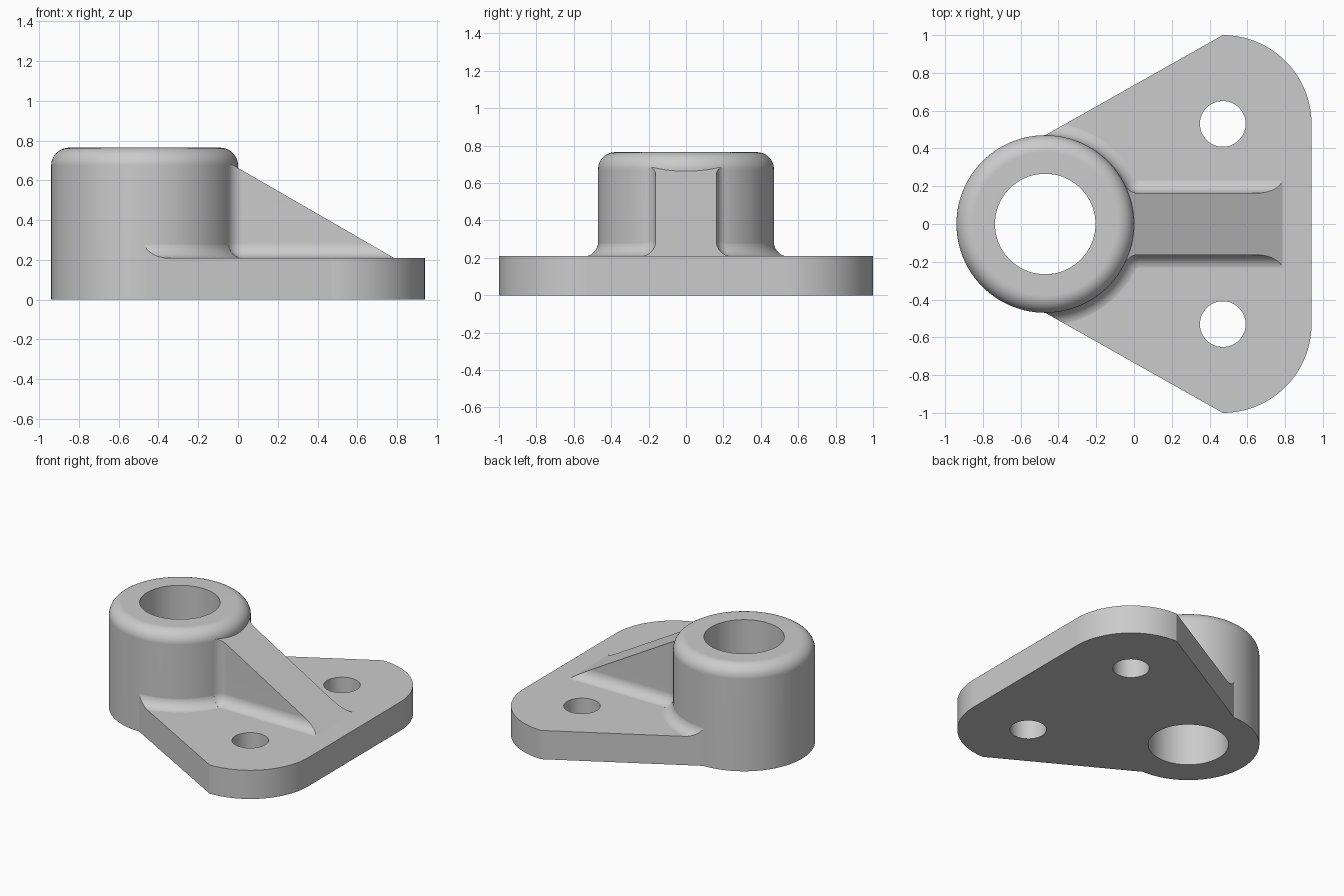
import bpy, bmesh
from math import sin, cos, pi, atan2, sqrt, radians
from mathutils import Vector

cube = bpy.data.objects.get("Cube")
if cube:
    bpy.data.objects.remove(cube, do_unlink=True)

# Main dimensions
R = 0.47             # boss and plate corner radius
BOSS_X = -0.47
BOSS_TOP = 0.765
ROUND = 0.09         # rounded boss rim
SHOULDER = BOSS_TOP - ROUND
BORE = 0.266
BOLT = 0.121
PLATE = 0.21         # plate thickness
CORNER_X, CORNER_Y = 0.47, 0.53
FILLET = 0.08
RIB = 0.163          # rib half width
SINK = 0.001         # keeps fillets slightly buried in their neighbours

grey = bpy.data.materials.new("cast_grey")
grey.use_nodes = True
grey.diffuse_color = (0.6, 0.6, 0.6, 1)
grey.node_tree.nodes["Principled BSDF"].inputs["Base Color"].default_value = (0.6, 0.6, 0.6, 1)


def arc(cx, cy, r, start, end, n):
    """Points on an arc, both ends included."""
    angles = [start + (end - start) * i / n for i in range(n + 1)]
    return [(cx + r * cos(a), cy + r * sin(a)) for a in angles]


def circle(cx, cy, r, n=128):
    return arc(cx, cy, r, -pi / 2, 1.5 * pi, n)[:-1]


def mirrored(half):
    """Close a half outline with its mirror image across y = 0."""
    return half + [(x, -y) for x, y in reversed(half)]


def verts(bm, path, z):
    return [bm.verts.new((x, y, z)) for x, y in path]


def strip(bm, low, high, closed=True):
    """Quads between two paths, each given as (points, z)."""
    a, b = verts(bm, *low), verts(bm, *high)
    for i in range(len(a) if closed else len(a) - 1):
        j = (i + 1) % len(a)
        bm.faces.new((a[i], a[j], b[j], b[i]))


def flat(bm, loops, z):
    """Flat face with holes."""
    edges = []
    for loop in loops:
        ring = verts(bm, loop, z)
        edges += [bm.edges.new((ring[i - 1], ring[i])) for i in range(len(ring))]
    bmesh.ops.triangle_fill(bm, use_beauty=True, edges=edges, normal=(0, 0, 1))


def weld(bm):
    bmesh.ops.remove_doubles(bm, verts=bm.verts[:], dist=1e-5)
    bmesh.ops.recalc_face_normals(bm, faces=bm.faces[:])


def finish(bm, name):
    """Turn the bmesh into a smooth shaded object with crisp edges."""
    weld(bm)
    mesh = bpy.data.meshes.new(name)
    bm.to_mesh(mesh)
    bm.free()
    mesh.materials.append(grey)
    obj = bpy.data.objects.new(name, mesh)
    bpy.context.collection.objects.link(obj)
    bpy.ops.object.select_all(action='DESELECT')
    obj.select_set(True)
    bpy.context.view_layer.objects.active = obj
    bpy.ops.object.shade_smooth_by_angle(angle=radians(24))
    weighted = obj.modifiers.new("weighted_normals", 'WEIGHTED_NORMAL')
    weighted.keep_sharp = True


# Outlines of the base plate and the boss
corner = arc(CORNER_X, CORNER_Y, R, 0, pi / 2, 32) + [(BOSS_X, R)]
flank = [(x, -y) for x, y in reversed(corner)] + corner
boss_right = arc(BOSS_X, 0, R, -pi / 2, pi / 2, 64)
boss_left = arc(BOSS_X, 0, R, pi / 2, 1.5 * pi, 64)
boss_ring = circle(BOSS_X, 0, R)
bore = circle(BOSS_X, 0, BORE)
bolts = [circle(CORNER_X, s * CORNER_Y, BOLT, 64) for s in (1, -1)]

# Base plate with bolt holes
body = bmesh.new()
flat(body, [flank + boss_left[1:-1], bore] + bolts, 0)
flat(body, [flank + boss_right[-2:0:-1]] + bolts, PLATE)
strip(body, (flank, 0), (flank, PLATE), closed=False)
for hole in bolts:
    strip(body, (hole, 0), (hole, PLATE))

# Boss with a rounded rim and a through bore
strip(body, (boss_left, 0), (boss_left, PLATE), closed=False)
strip(body, (boss_ring, PLATE), (boss_ring, SHOULDER))
rim = [(circle(BOSS_X, 0, R - ROUND * (1 - cos(a))), SHOULDER + ROUND * sin(a))
       for a in (i / 10 * pi / 2 for i in range(11))]
for low, high in zip(rim, rim[1:]):
    strip(body, low, high)
strip(body, rim[-1], (bore, BOSS_TOP))
strip(body, (bore, 0), (bore, BOSS_TOP))
finish(body, "base_and_boss")

# Rib and fillets: one wall outline, offset outwards towards the plate
fillet_y = RIB + FILLET
fillet_x = BOSS_X + sqrt((R + FILLET) ** 2 - fillet_y ** 2)
meet = atan2(fillet_y, fillet_x - BOSS_X)


def wall(offset):
    inner = max(FILLET - offset, SINK)
    half = [(0.9, RIB + offset)]
    half += arc(fillet_x, fillet_y, inner, -pi / 2, meet - pi, 8)
    half += arc(BOSS_X, 0, R + offset - SINK, meet, radians(95), 32)
    half += arc(BOSS_X, 0, R - 0.1, radians(95), radians(2), 16)
    return mirrored(half)


levels = [(wall(FILLET * (1 - sin(a))), PLATE - SINK + FILLET * (1 - cos(a)))
          for a in (i / 10 * pi / 2 for i in range(11))]
levels.append((wall(0), SHOULDER + 0.009))
rib = bmesh.new()
for low, high in zip(levels, levels[1:]):
    strip(rib, low, high)
for path, z in (levels[0], levels[-1]):
    rib.faces.new(verts(rib, path, z))
weld(rib)

# Trim to the sloping rib top and to the tapering plate sides
taper = (CORNER_Y + R - R) / (CORNER_X - BOSS_X)
cuts = [((0.785, 0, PLATE), Vector((sin(pi / 6), 0, cos(pi / 6))))]
cuts += [((BOSS_X, s * R, 0), Vector((-taper, s, 0)).normalized()) for s in (1, -1)]
for point, normal in cuts:
    bmesh.ops.bisect_plane(rib, geom=rib.verts[:] + rib.edges[:] + rib.faces[:],
                           dist=1e-6, plane_co=point, plane_no=normal, clear_outer=True)
    bmesh.ops.holes_fill(rib, edges=[e for e in rib.edges if e.is_boundary], sides=0)
finish(rib, "rib_and_fillets")
